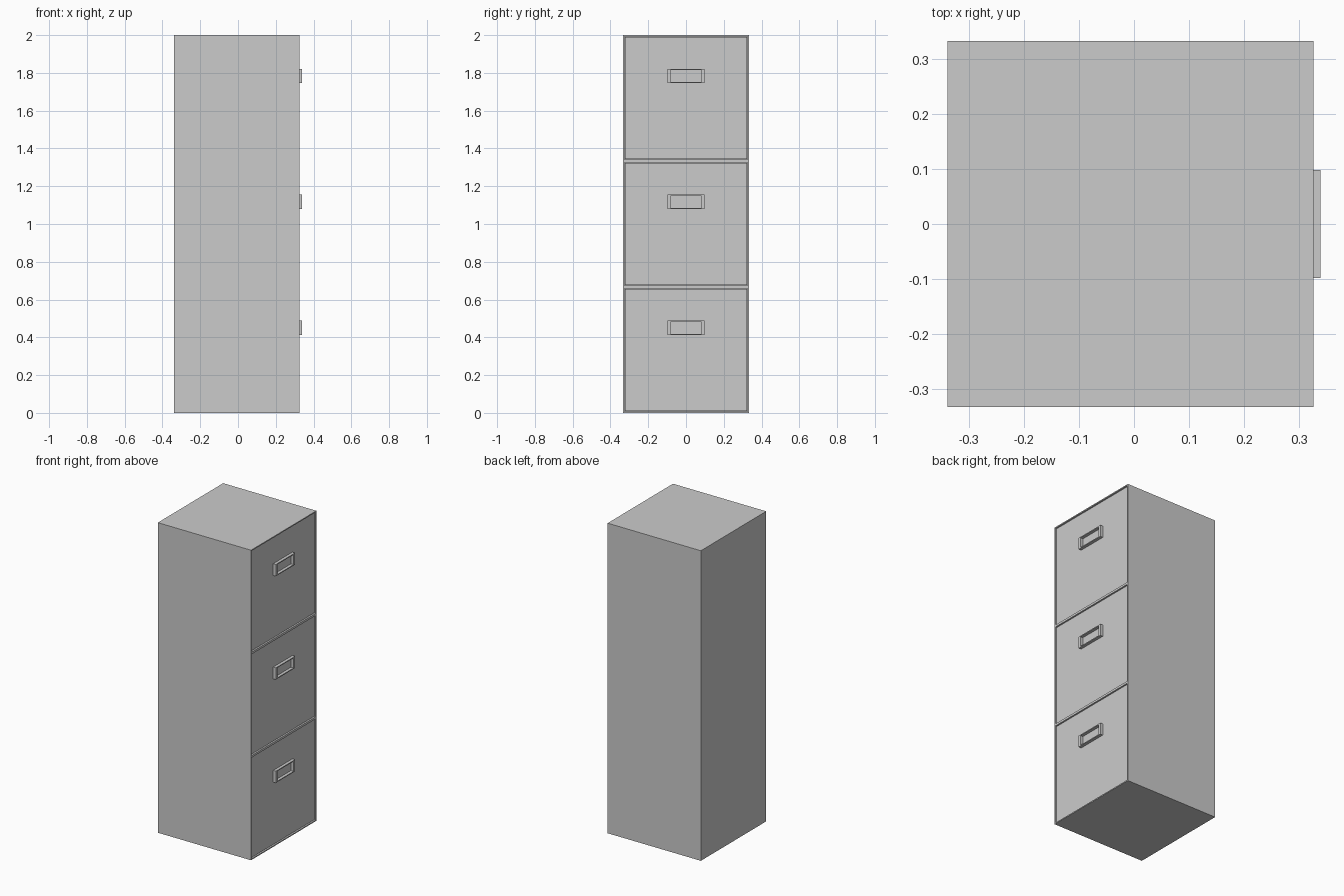
import bpy, bmesh
from mathutils import Vector

if "Cube" in bpy.data.objects:
    bpy.data.objects.remove(bpy.data.objects["Cube"])

X0, X1, HY, H = -0.339, 0.326, 0.333, 2.0   # cabinet back, front, half width, height
N = 3                                       # drawers
RIM, POCKET, RECESS = 0.010, 0.020, 0.006   # frame width, pocket depth, drawer setback
STEP = H / N


def add_box(bm, lo, hi):
    verts = bmesh.ops.create_cube(bm, size=1)["verts"]
    lo, hi = Vector(lo), Vector(hi)
    for v in verts:
        v.co = (lo + hi) / 2 + v.co * (hi - lo)


def finish(bm, name):
    mesh = bpy.data.meshes.new(name)
    bm.to_mesh(mesh)
    bm.free()
    obj = bpy.data.objects.new(name, mesh)
    bpy.context.collection.objects.link(obj)
    return obj


# Cabinet shell with a shallow pocket for each drawer
bm = bmesh.new()
add_box(bm, (X0, -HY, 0), (X1, HY, H))
for i in range(1, N):
    bmesh.ops.bisect_plane(bm, geom=bm.verts[:] + bm.edges[:] + bm.faces[:],
                           plane_co=(0, 0, i * STEP), plane_no=(0, 0, 1))
bm.normal_update()
fronts = [f for f in bm.faces if f.normal.x > 0.9]
bmesh.ops.inset_individual(bm, faces=fronts, thickness=RIM)
bmesh.ops.inset_individual(bm, faces=fronts, thickness=0, depth=-POCKET)
finish(bm, "cabinet_shell")

for i in range(N):
    # Drawer panel, set slightly back from the frame
    z0, z1 = i * STEP + RIM, (i + 1) * STEP - RIM
    gap, face_x = 0.001, X1 - RECESS
    bm = bmesh.new()
    add_box(bm, (X1 - POCKET, -HY + RIM + gap, z0 + gap),
            (face_x, HY - RIM - gap, z1 - gap))
    finish(bm, f"drawer_front_{i + 1}")

    # Handle: raised open frame with wide ends and thin rails
    zc, hw, hh, side, rail = (i + 0.5) * STEP + 0.117, 0.098, 0.038, 0.015, 0.006
    bm = bmesh.new()
    outer = [(-hw, -hh), (hw, -hh), (hw, hh), (-hw, hh)]
    inner = [(y - side * (1 if y > 0 else -1), z - rail * (1 if z > 0 else -1))
             for y, z in outer]
    rings = [[bm.verts.new((x, y, zc + z)) for y, z in loop]
             for x, loop in ((face_x, outer), (0.339, outer), (0.339, inner), (face_x, inner))]
    for a, b in zip(rings, rings[1:] + rings[:1]):
        for k in range(4):
            j = (k + 1) % 4
            bm.faces.new((a[k], a[j], b[j], b[k]))
    bmesh.ops.recalc_face_normals(bm, faces=bm.faces[:])
    finish(bm, f"drawer_handle_{i + 1}")
